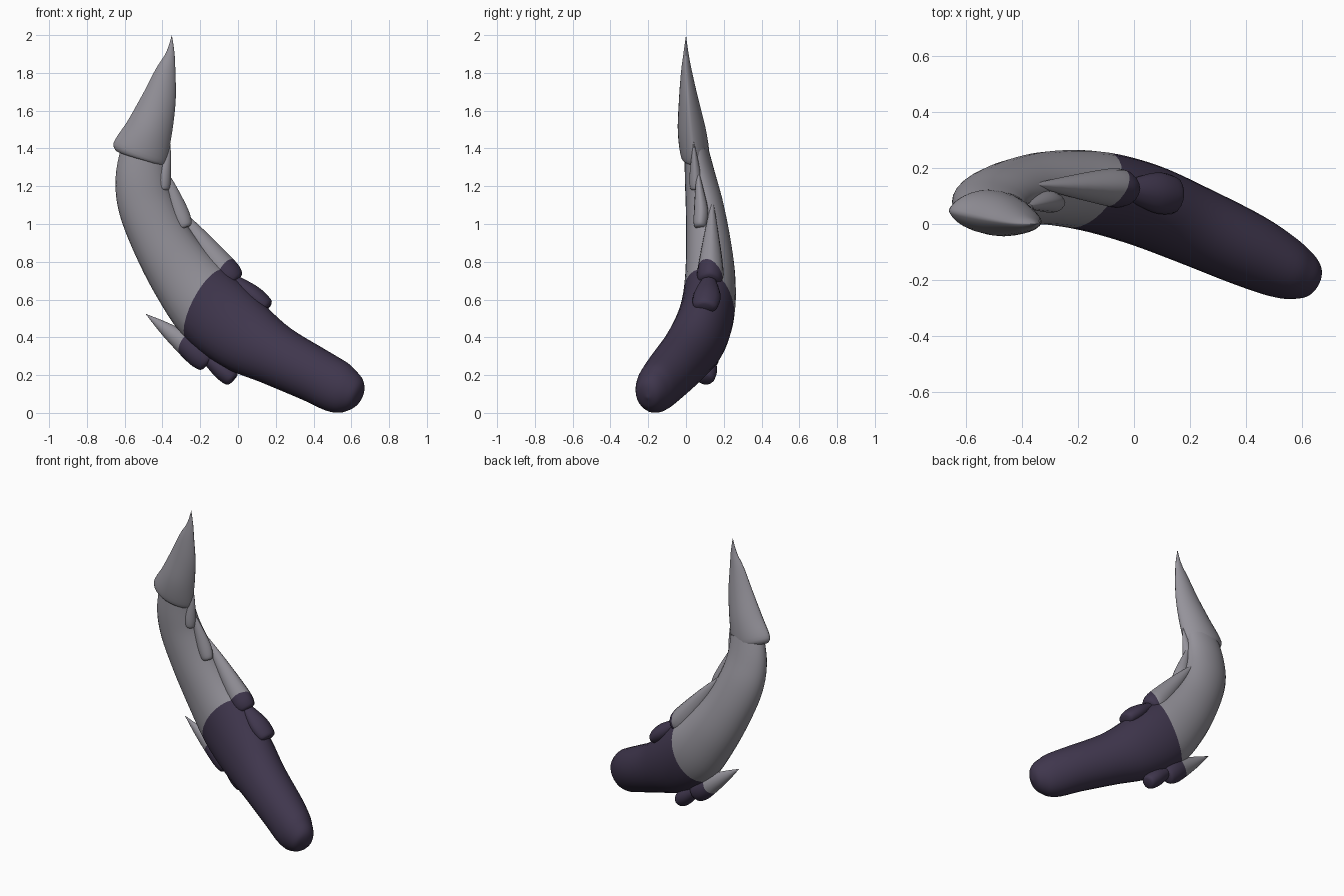
import bpy, bmesh, math
from mathutils import Vector

if "Cube" in bpy.data.objects:
    bpy.data.objects.remove(bpy.data.objects["Cube"])


def material(name, rgb):
    m = bpy.data.materials.new(name)
    m.use_nodes = True
    m.diffuse_color = (*rgb, 1)
    m.node_tree.nodes["Principled BSDF"].inputs["Base Color"].default_value = (*rgb, 1)
    return m


GREY = material("pale_grey", (0.30, 0.29, 0.325))
DARK = material("dark_violet", (0.050, 0.037, 0.074))

# Plane where the dark root ends and the grey begins
SPLIT = Vector((-0.15, 0.13, 0.59))
SPLIT_N = Vector((-0.755, 0.49, 0.436))


def smooth_path(keys, steps):
    """Catmull-Rom through (x, y, z, half width, half depth) keys."""
    pts = []
    last = len(keys) - 1
    for i in range(last):
        quad = [keys[max(0, min(last, i + k))] for k in (-1, 0, 1, 2)]
        for s in range(steps):
            t = s / steps
            pts.append([0.5 * (2 * b + (c - a) * t + (2 * a - 5 * b + 4 * c - d) * t * t
                               + (3 * b - a - 3 * c + d) * t ** 3)
                        for a, b, c, d in zip(*quad)])
    pts.append(list(keys[-1]))
    return pts


def loft(name, keys, sides=28, steps=5, pinch=0.0):
    """Sweep an ellipse (pinched to a lens if asked) along the keys."""
    pts = smooth_path(keys, steps)
    bm = bmesh.new()
    rings = []
    for i, p in enumerate(pts):
        ahead, behind = pts[min(i + 1, len(pts) - 1)], pts[max(i - 1, 0)]
        t = (Vector(ahead[:3]) - Vector(behind[:3])).normalized()
        u = Vector((0, 1, 0)).cross(t).normalized()
        v = t.cross(u)
        ring = []
        for k in range(sides):
            ang = math.tau * k / sides
            c, s = math.cos(ang), math.sin(ang)
            offset = u * max(p[3], 0) * c + v * max(p[4], 0) * s * abs(s) ** pinch
            ring.append(bm.verts.new(Vector(p[:3]) + offset))
        rings.append(ring)
    for r, q in zip(rings, rings[1:]):
        for k in range(sides):
            n = (k + 1) % sides
            bm.faces.new((r[k], r[n], q[n], q[k]))
    bm.faces.new(rings[0][::-1])
    bm.faces.new(rings[-1])
    bmesh.ops.remove_doubles(bm, verts=bm.verts, dist=0.0004)
    # Clean colour edge: cut along the split plane, then colour by side
    bmesh.ops.bisect_plane(bm, geom=bm.verts[:] + bm.edges[:] + bm.faces[:],
                           plane_co=SPLIT, plane_no=SPLIT_N)
    bmesh.ops.recalc_face_normals(bm, faces=bm.faces)
    for f in bm.faces:
        f.material_index = int((f.calc_center_median() - SPLIT).dot(SPLIT_N) < 0)
    mesh = bpy.data.meshes.new(name)
    bm.to_mesh(mesh)
    bm.free()
    mesh.materials.append(GREY)
    mesh.materials.append(DARK)
    ob = bpy.data.objects.new(name, mesh)
    bpy.context.collection.objects.link(ob)
    bpy.ops.object.select_all(action="DESELECT")
    ob.select_set(True)
    bpy.context.view_layer.objects.active = ob
    bpy.ops.object.shade_smooth_by_angle(angle=math.radians(45))


def spike(name, root, belly, tip, width, depth):
    """Leaf-shaped scale: blunt root, fuller belly, pointed tip."""
    r, m, e = Vector(root), Vector(belly), Vector(tip)
    loft(name, [(*r, width * 0.6, depth * 0.6),
                (*r.lerp(m, 0.2), width * 0.9, depth * 0.92),
                (*m, width, depth),
                (*m.lerp(e, 0.55), width * 0.55, depth * 0.5),
                (*e, 0, 0)], sides=16, steps=4, pinch=0.2)


# Curved tail body, from rounded root end to the neck under the blade
loft("tail_body", [
    (0.653, -0.205, 0.080, 0, 0),
    (0.637, -0.198, 0.088, 0.066, 0.056),
    (0.598, -0.184, 0.106, 0.108, 0.088),
    (0.53, -0.155, 0.134, 0.137, 0.112),
    (0.40, -0.090, 0.203, 0.146, 0.132),
    (0.20, 0.000, 0.305, 0.163, 0.142),
    (0.03, 0.070, 0.408, 0.197, 0.147),
    (-0.135, 0.115, 0.545, 0.208, 0.144),
    (-0.282, 0.128, 0.720, 0.182, 0.133),
    (-0.402, 0.118, 0.910, 0.160, 0.118),
    (-0.485, 0.098, 1.100, 0.150, 0.100),
    (-0.510, 0.075, 1.250, 0.138, 0.082),
    (-0.500, 0.055, 1.400, 0.118, 0.062)])

# Flat spearhead blade at the tip
loft("tail_blade", [
    (-0.528, 0.050, 1.352, 0.112, 0.055),
    (-0.520, 0.047, 1.374, 0.149, 0.076),
    (-0.470, 0.030, 1.500, 0.124, 0.074),
    (-0.420, 0.014, 1.655, 0.092, 0.052),
    (-0.385, 0.003, 1.800, 0.056, 0.030),
    (-0.359, 0.000, 1.900, 0.024, 0.014),
    (-0.350, 0.000, 2.000, 0, 0)], pinch=0.35)

# Scales along the inner curve
spike("inner_root_scale", (0.158, 0.10, 0.555), (0.075, 0.112, 0.625), (-0.10, 0.13, 0.77), 0.052, 0.072)
spike("inner_large_spike", (-0.02, 0.125, 0.69), (-0.085, 0.13, 0.765), (-0.375, 0.14, 1.14), 0.078, 0.068)
spike("inner_middle_spike", (-0.28, 0.075, 0.98), (-0.315, 0.08, 1.07), (-0.395, 0.06, 1.31), 0.050, 0.038)
spike("inner_small_spike", (-0.398, 0.05, 1.18), (-0.395, 0.05, 1.25), (-0.36, 0.04, 1.44), 0.040, 0.032)

# Scales along the outer curve
spike("outer_root_scale", (-0.025, 0.10, 0.175), (-0.090, 0.11, 0.235), (-0.26, 0.13, 0.375), 0.052, 0.055)
spike("outer_spike", (-0.155, 0.12, 0.265), (-0.230, 0.125, 0.330), (-0.49, 0.13, 0.525), 0.070, 0.055)
